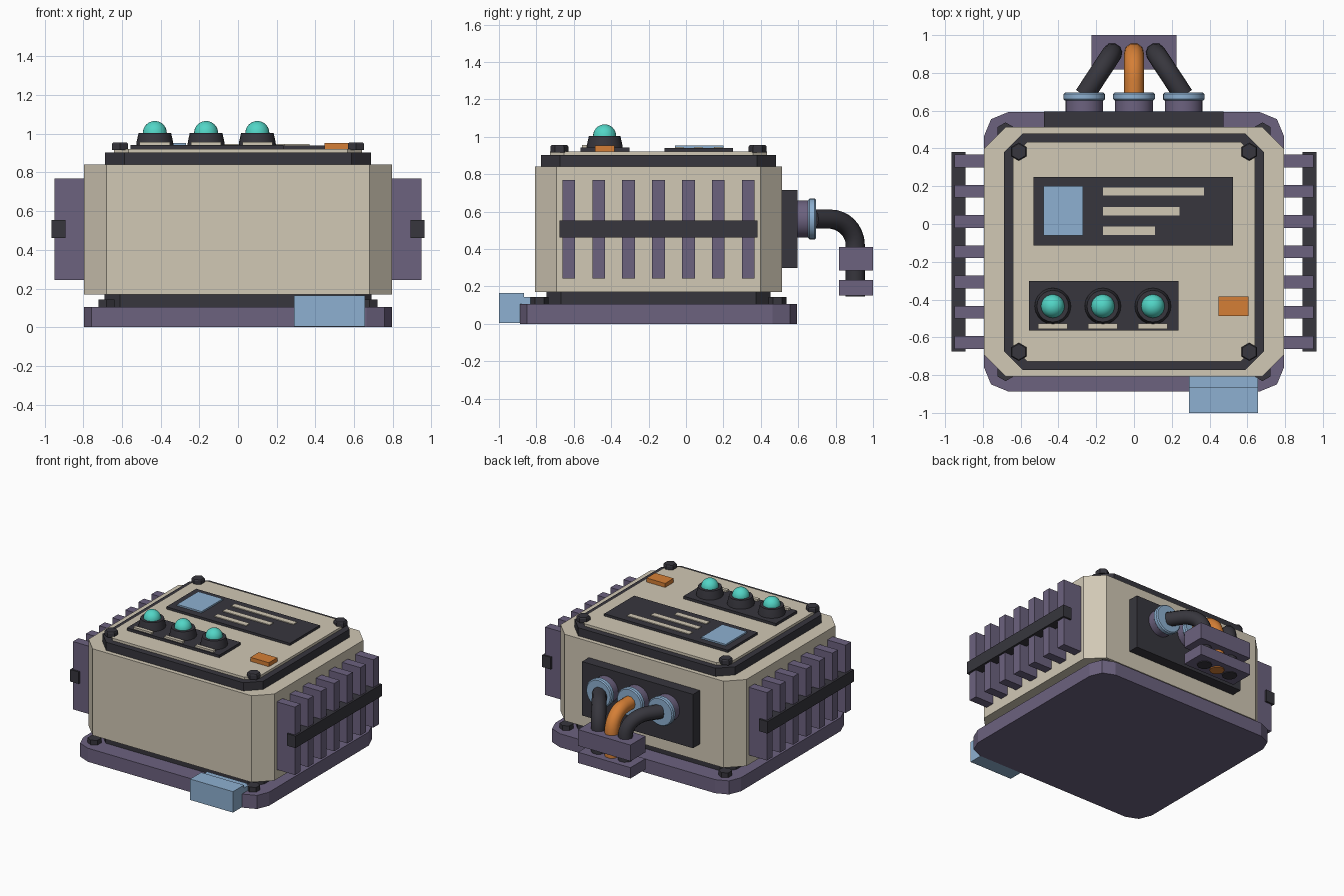
import bpy, bmesh, math
from mathutils import Vector, Matrix

if "Cube" in bpy.data.objects:
    bpy.data.objects.remove(bpy.data.objects["Cube"], do_unlink=True)

YC = -0.147  # centre line of the housing


def material(name, rgb):
    lin = [((c / 255 + 0.055) / 1.055) ** 2.4 for c in rgb] + [1]
    m = bpy.data.materials.new(name)
    m.use_nodes = True
    m.diffuse_color = lin
    m.node_tree.nodes["Principled BSDF"].inputs["Base Color"].default_value = lin
    return m


BEIGE = material("beige paint", (209, 200, 181))
PURPLE = material("purple metal", (108, 98, 127))
DARK = material("dark rubber", (55, 54, 61))
BLUE = material("pale blue", (141, 176, 209))
ORANGE = material("orange", (213, 127, 54))
TEAL = material("teal glow", (82, 213, 198))


def finish(name, bm, mat, smooth=False):
    bmesh.ops.recalc_face_normals(bm, faces=bm.faces)
    me = bpy.data.meshes.new(name)
    bm.to_mesh(me)
    bm.free()
    me.materials.append(mat)
    ob = bpy.data.objects.new(name, me)
    bpy.context.collection.objects.link(ob)
    if smooth:
        bpy.ops.object.select_all(action='DESELECT')
        ob.select_set(True)
        bpy.context.view_layer.objects.active = ob
        bpy.ops.object.shade_smooth_by_angle(angle=math.radians(40))
    return ob


def box(name, mat, x, y, z, corner=0, segments=1):
    """Box from (min, max) ranges, with optional cut vertical corners."""
    bm = bmesh.new()
    bmesh.ops.create_cube(bm, size=1)
    for v in bm.verts:
        for i, (lo, hi) in enumerate((x, y, z)):
            v.co[i] = lo if v.co[i] < 0 else hi
    if corner:
        upright = [e for e in bm.edges
                   if abs(e.verts[0].co.z - e.verts[1].co.z) > 1e-4]
        bmesh.ops.bevel(bm, geom=upright, offset=corner, segments=segments,
                        profile=0.5, affect='EDGES')
    return finish(name, bm, mat)


def slab(name, mat, hx, hy, z, corner, segments=1):
    return box(name, mat, (-hx, hx), (YC - hy, YC + hy), z, corner, segments)


def lathe(name, mat, base, profile, sides=24, along_y=False, turn=0, smooth=True):
    """Stack of rings (radius, height) around an axis, closed at both ends."""
    bm = bmesh.new()
    rings = []
    for r, h in profile:
        ring = []
        for k in range(sides):
            a = turn + 2 * math.pi * k / sides
            ring.append(bm.verts.new((r * math.cos(a), r * math.sin(a), h)))
        rings.append(ring)
    for a, b in zip(rings, rings[1:]):
        for k in range(sides):
            n = (k + 1) % sides
            bm.faces.new((a[k], a[n], b[n], b[k]))
    bm.faces.new(rings[0])
    bm.faces.new(rings[-1])
    if along_y:
        bm.transform(Matrix.Rotation(-math.pi / 2, 4, 'X'))
    bm.transform(Matrix.Translation(base))
    return finish(name, bm, mat, smooth)


def hose(name, mat, x_start, x_end):
    """Tube leaving a socket, bending down through the clamps."""
    start = Vector((x_start, 0.68, 0.56))
    knee = Vector((x_end, 0.905, 0.56))
    turn_in = start.lerp(knee, 0.38)
    drop = Vector((x_end, 0.905, 0.42))
    pts = [start]
    for i in range(9):
        a = i / 8 * math.pi / 2
        pts.append(turn_in + (knee - turn_in) * math.sin(a)
                   + (drop - knee) * (1 - math.cos(a)))
    pts.append(Vector((x_end, 0.905, 0.145)))
    cu = bpy.data.curves.new(name, 'CURVE')
    cu.dimensions = '3D'
    cu.bevel_depth = 0.053
    cu.bevel_resolution = 3
    cu.use_fill_caps = True
    sp = cu.splines.new('POLY')
    sp.points.add(len(pts) - 1)
    for p, co in zip(sp.points, pts):
        p.co = (*co, 1)
    sp.use_smooth = True
    cu.materials.append(mat)
    ob = bpy.data.objects.new(name, cu)
    bpy.context.collection.objects.link(ob)


# Housing stack
slab("base_plate", PURPLE, 0.795, 0.74, (0, 0.105), 0.13, 2)
slab("lower_gasket", DARK, 0.69, 0.6, (0.105, 0.17), 0.08)
slab("housing", BEIGE, 0.795, 0.66, (0.17, 0.84), 0.115)
slab("lid_rim", DARK, 0.687, 0.627, (0.84, 0.903), 0.1)
slab("lid_plate", BEIGE, 0.64, 0.58, (0.9, 0.922), 0.075)

# Corner bolts on the base and lid
for sx, side in ((-1, "right"), (1, "left")):
    for sy, end in ((-1, "front"), (1, "back")):
        lathe(f"base_bolt_{end}_{side}", DARK, (sx * 0.68, YC + sy * 0.637, 0.1),
              [(0.048, 0), (0.048, 0.042)], 6, turn=math.pi / 6, smooth=False)
        lathe(f"lid_bolt_{end}_{side}", DARK, (sx * 0.61, YC + sy * 0.53, 0.915),
              [(0.048, 0), (0.048, 0.032), (0.042, 0.04)], 6,
              turn=math.pi / 6, smooth=False)

# Cooling fins and their rails
for s, side in ((-1, "right"), (1, "left")):
    for i in range(7):
        y = YC + (i - 3) * 0.16
        box(f"fin_{side}_{i + 1}", PURPLE, sorted((s * 0.78, s * 0.95)),
            (y - 0.034, y + 0.034), (0.243, 0.768))
    box(f"fin_rail_{side}", DARK, sorted((s * 0.892, s * 0.965)),
        (YC - 0.528, YC + 0.528), (0.46, 0.553))

# Display panel with screen and text bars
box("display_panel", DARK, (-0.533, 0.525), (-0.115, 0.25), (0.915, 0.94))
box("screen", BLUE, (-0.48, -0.27), (-0.06, 0.2), (0.935, 0.952))
for i, (end, y) in enumerate(((0.37, 0.172), (0.24, 0.067), (0.11, -0.036))):
    box(f"display_bar_{i + 1}", BEIGE, (-0.163, end), (y - 0.022, y + 0.022),
        (0.938, 0.946))

# Indicator lights
box("light_panel", DARK, (-0.557, 0.235), (-0.565, -0.303), (0.915, 0.942))
dome = [(0.062 * math.cos(a), 0.062 * math.sin(a))
        for a in (i / 8 * math.radians(88) for i in range(9))]
for i in range(3):
    x = -0.43 + i * 0.265
    lathe(f"light_collar_{i + 1}", DARK, (x, -0.435, 0.935),
          [(0.097, 0), (0.094, 0.025), (0.084, 0.07), (0.062, 0.07)], 20)
    lathe(f"light_dome_{i + 1}", TEAL, (x, -0.435, 1.004), dome)
    box(f"light_label_{i + 1}", BEIGE, (x - 0.078, x + 0.078),
        (-0.555, -0.528), (0.94, 0.957))

# Button and front latch
box("button", ORANGE, (0.447, 0.605), (-0.487, -0.383), (0.918, 0.953))
box("latch_block", BLUE, (0.29, 0.657), (-1, -0.865), (0.003, 0.165))
box("latch_tongue", BLUE, (0.29, 0.657), (-0.87, -0.79), (0.09, 0.142))

# Rear connector panel, sockets, hoses and clamps
box("connector_panel", DARK, (-0.477, 0.473), (0.5, 0.595), (0.298, 0.715))
for s, side in ((-1, "right"), (0, "middle"), (1, "left")):
    x = s * 0.263
    lathe(f"socket_{side}", PURPLE, (x, 0.59, 0.56),
          [(0.1, 0), (0.1, 0.07)], along_y=True)
    lathe(f"socket_ring_{side}", BLUE, (x, 0.653, 0.56),
          [(0.102, 0), (0.11, 0.008), (0.11, 0.034), (0.102, 0.042)], along_y=True)
    hose(f"hose_{side}", DARK if s else ORANGE, x, s * 0.115)
for name, z in (("upper", (0.285, 0.41)), ("lower", (0.152, 0.235))):
    box(f"hose_clamp_{name}", PURPLE, (-0.225, 0.225), (0.817, 1), z)
